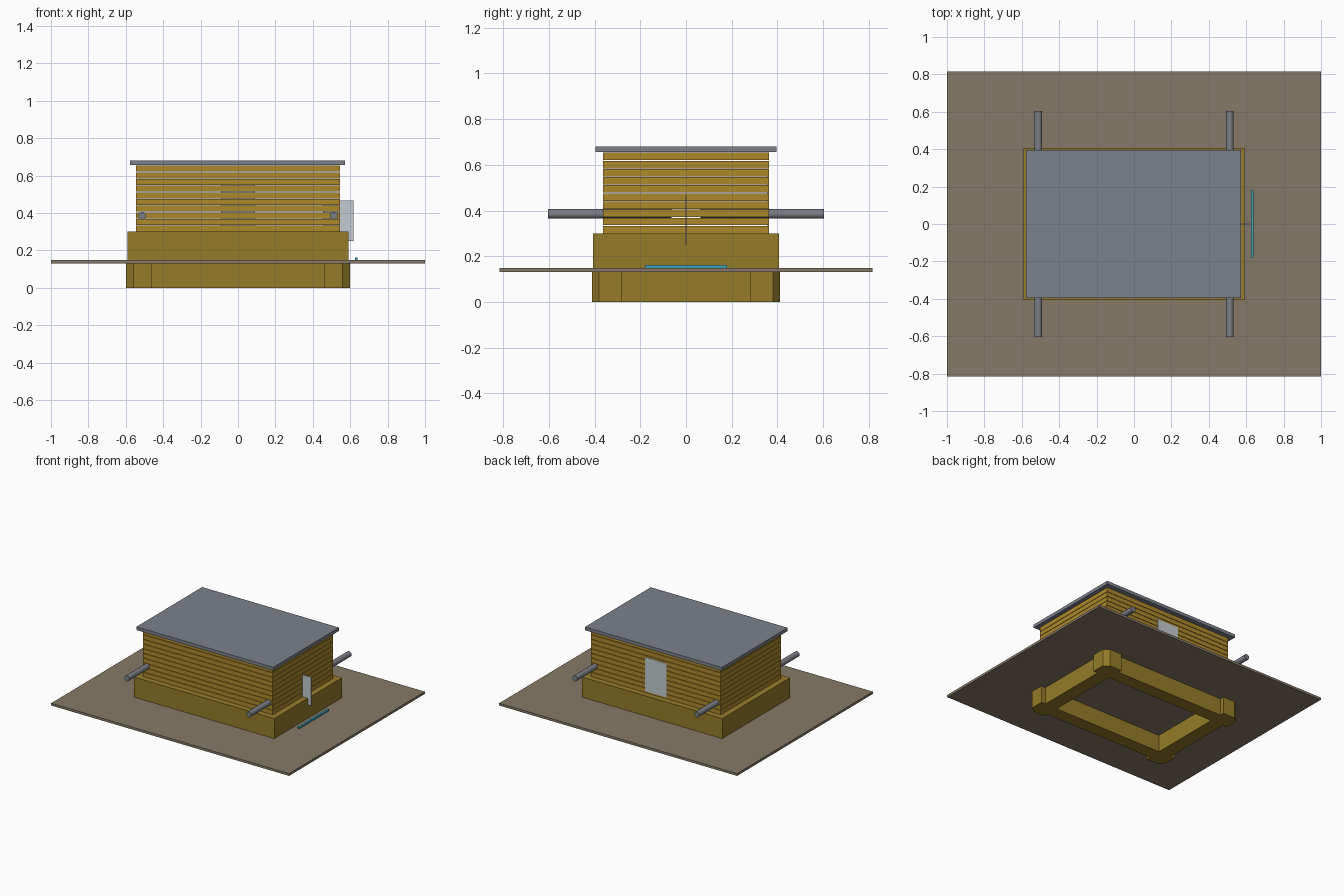
import bpy, bmesh, math
from mathutils import Vector

if "Cube" in bpy.data.objects:
    bpy.data.objects.remove(bpy.data.objects["Cube"])


def material(name, rgb, alpha=1.0):
    m = bpy.data.materials.new(name)
    m.diffuse_color = (*rgb, alpha)
    m.use_nodes = True
    m.node_tree.nodes["Principled BSDF"].inputs["Base Color"].default_value = m.diffuse_color
    return m


AMBER = material("amber_wood", (0.42, 0.25, 0.025))
OLIVE = material("olive_wood", (0.30, 0.20, 0.022))
SOIL = material("soil", (0.24, 0.195, 0.14))
SLATE = material("slate", (0.20, 0.22, 0.26))
STEEL = material("steel", (0.20, 0.21, 0.24))
GLASS = material("pale_panel", (0.55, 0.60, 0.63), 0.6)
TEAL = material("teal", (0.05, 0.36, 0.45))


def finish(name, bm, mat):
    bmesh.ops.recalc_face_normals(bm, faces=bm.faces)
    me = bpy.data.meshes.new(name)
    bm.to_mesh(me)
    bm.free()
    me.materials.append(mat)
    ob = bpy.data.objects.new(name, me)
    bpy.context.collection.objects.link(ob)
    return ob


def box(name, lo, hi, mat):
    bm = bmesh.new()
    bmesh.ops.create_cube(bm, size=1)
    for v in bm.verts:
        v.co = Vector([(a + b) / 2 + c * (b - a) for a, b, c in zip(lo, hi, v.co)])
    return finish(name, bm, mat)


def ring(name, outer, inner, z0, z1, mat):
    """Rectangular hollow frame; outer and inner are half sizes."""
    bm = bmesh.new()
    loops = [[bm.verts.new((sx * w, sy * d, z))
              for sx, sy in ((-1, -1), (1, -1), (1, 1), (-1, 1))]
             for (w, d), z in ((outer, z0), (outer, z1), (inner, z1), (inner, z0))]
    for i in range(4):
        a, b = loops[i], loops[(i + 1) % 4]
        for j in range(4):
            k = (j + 1) % 4
            bm.faces.new((a[j], a[k], b[k], b[j]))
    return finish(name, bm, mat)


def prism(name, pts, z0, z1, mat):
    bm = bmesh.new()
    f = bm.faces.new([bm.verts.new((x, y, z0)) for x, y in pts])
    top = bmesh.ops.extrude_face_region(bm, geom=[f])["geom"]
    bmesh.ops.translate(bm, vec=(0, 0, z1 - z0),
                        verts=[v for v in top if isinstance(v, bmesh.types.BMVert)])
    return finish(name, bm, mat)


# ground slab
box("ground_slab", (-1, -0.815, 0.13), (1, 0.815, 0.148), SOIL)

# buried footing with chamfered corner blocks
ring("footing", (0.565, 0.38), (0.46, 0.28), 0, 0.131, OLIVE)
for sx in (-1, 1):
    for sy in (-1, 1):
        pts = [(0.46, 0.28), (0.60, 0.28), (0.60, 0.38),
               (0.56, 0.412), (0.46, 0.412)]
        prism("footing_corner", [(sx * x, sy * y) for x, y in pts], 0, 0.131, OLIVE)

# plinth above ground
ring("plinth", (0.59, 0.407), (0.46, 0.28), 0.147, 0.30, OLIVE)

# hollow walls of stacked boards with thin gaps
COURSES, PITCH = 10, 0.0356
for i in range(COURSES):
    z = 0.30 + i * PITCH
    ring("wall_board", (0.545, 0.362), (0.515, 0.332), z, z + PITCH - 0.003, AMBER)

# flat roof
box("roof", (-0.578, -0.395, 0.656), (0.573, 0.395, 0.681), SLATE)

# four pipes through the long walls
for sx in (-1, 1):
    for sy in (-1, 1):
        bpy.ops.mesh.primitive_cylinder_add(
            vertices=24, radius=0.021, depth=0.54,
            location=(sx * 0.512, sy * 0.333, 0.385), rotation=(math.pi / 2, 0, 0))
        pipe = bpy.context.object
        pipe.name = "pipe"
        pipe.data.materials.append(STEEL)
        bpy.ops.object.shade_smooth_by_angle()

# pale panels: one flush in the back wall, one standing out of the right wall
box("back_panel", (-0.09, 0.357, 0.31), (0.09, 0.364, 0.568), GLASS)
box("side_panel", (0.455, -0.003, 0.25), (0.617, 0.003, 0.467), GLASS)

# teal strip on the ground
box("ground_strip", (0.625, -0.18, 0.147), (0.64, 0.18, 0.161), TEAL)
